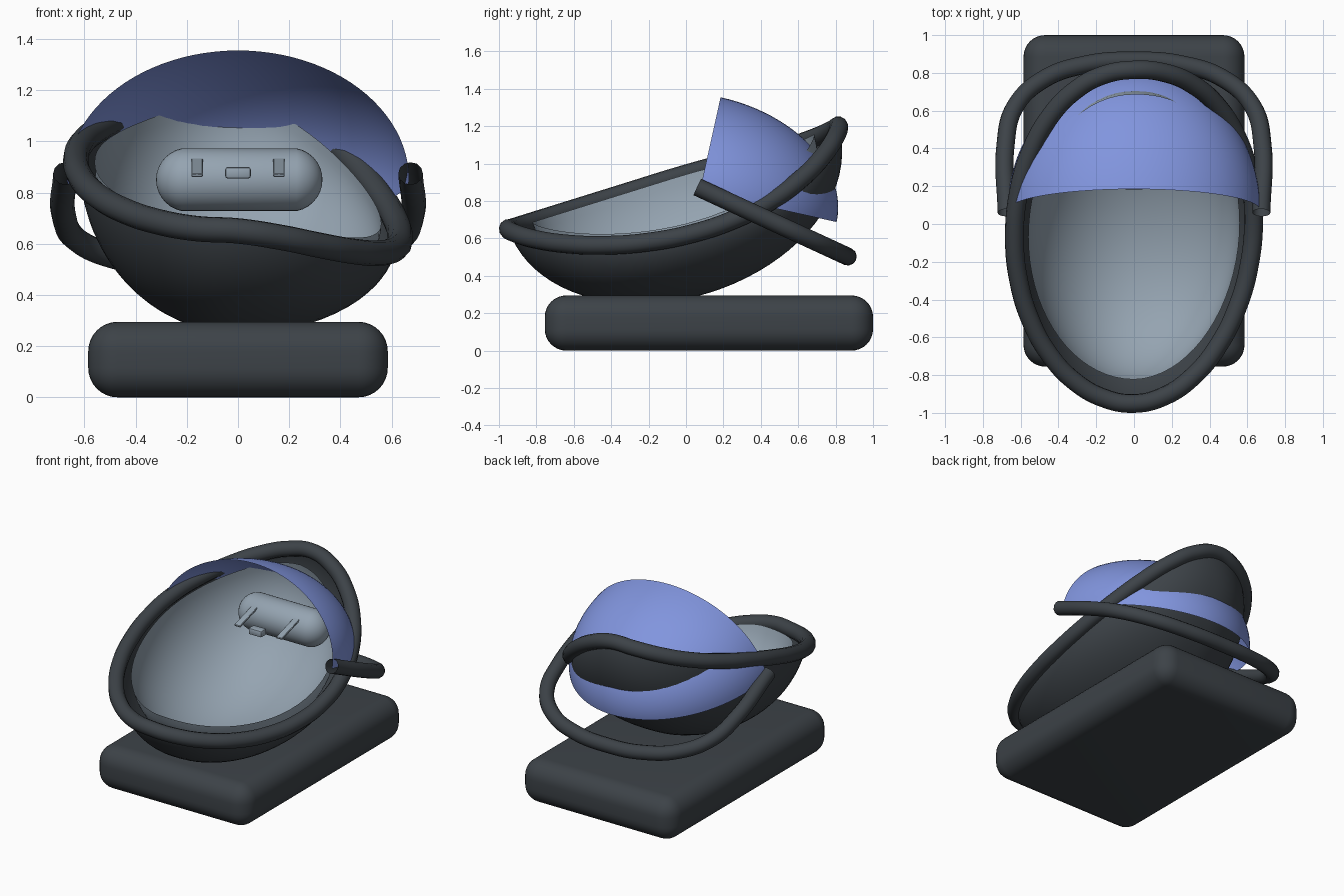
import bpy, bmesh
from math import sin, cos, pi, radians
from mathutils import Vector, Matrix

cube = bpy.data.objects.get("Cube")
if cube:
    bpy.data.objects.remove(cube)


def material(name, rgb):
    m = bpy.data.materials.new(name)
    m.use_nodes = True
    m.diffuse_color = (*rgb, 1)
    m.node_tree.nodes["Principled BSDF"].inputs["Base Color"].default_value = (*rgb, 1)
    return m


DARK = material("charcoal", (0.046, 0.055, 0.064))
BLUE = material("periwinkle blue", (0.22, 0.30, 0.73))
GREY = material("soft grey", (0.30, 0.37, 0.44))

# Tilted frames of the seat bowl and the hood
SEAT = Matrix.Translation((0, -0.067, 0.925)) @ Matrix.Rotation(radians(17.3), 4, 'X')
HOOD = Matrix.Translation((0, 0.073, 0.85)) @ Matrix.Rotation(radians(-12.5), 4, 'X')


def finish(bm, name, mat):
    bmesh.ops.remove_doubles(bm, verts=bm.verts, dist=1e-5)
    bmesh.ops.recalc_face_normals(bm, faces=bm.faces)
    me = bpy.data.meshes.new(name)
    bm.to_mesh(me)
    bm.free()
    me.materials.append(mat)
    ob = bpy.data.objects.new(name, me)
    bpy.context.collection.objects.link(ob)
    bpy.ops.object.select_all(action='DESELECT')
    bpy.context.view_layer.objects.active = ob
    ob.select_set(True)
    bpy.ops.object.shade_smooth_by_angle(angle=radians(40))
    return ob


def surface(name, mat, func, nu, nv):
    """Grid of quads over func(u, v) with u and v from 0 to 1."""
    bm = bmesh.new()
    g = [[bm.verts.new(func(i / nu, j / nv)) for j in range(nv + 1)] for i in range(nu + 1)]
    for i in range(nu):
        for j in range(nv):
            bm.faces.new((g[i][j], g[i + 1][j], g[i + 1][j + 1], g[i][j + 1]))
    return finish(bm, name, mat)


def tube(name, mat, points, radius, cyclic=False):
    cu = bpy.data.curves.new(name, 'CURVE')
    cu.dimensions = '3D'
    cu.bevel_depth = radius
    cu.bevel_resolution = 4
    sp = cu.splines.new('BEZIER')
    sp.bezier_points.add(len(points) - 1)
    for b, p in zip(sp.bezier_points, points):
        b.co = p
        b.handle_left_type = b.handle_right_type = 'AUTO'
    sp.use_cyclic_u = cyclic
    cu.materials.append(mat)
    ob = bpy.data.objects.new(name, cu)
    bpy.context.collection.objects.link(ob)
    return ob


def box(name, mat, size, matrix, bevel, segments=2):
    bm = bmesh.new()
    bmesh.ops.create_cube(bm, size=1)
    bmesh.ops.scale(bm, vec=size, verts=bm.verts)
    bmesh.ops.bevel(bm, geom=bm.edges[:], offset=bevel, segments=segments,
                    profile=0.5, affect='EDGES')
    bm.transform(matrix)
    return finish(bm, name, mat)


# How far the rim dips: deep on one side, slight behind the other
def sag(a):
    if cos(a) > 0:
        return 0.315 * cos(a) ** 1.5 * (1 + 0.15 * sin(a))
    return 0.1 * (cos(a) * max(0, sin(a))) ** 2


def bowl(length, width, depth, top=0.0, shift=0.0, dip=1.0):
    def point(u, v):
        a, p = 2 * pi * u, pi / 2 * v
        drop = sag(a) * dip * (1 - sin(p))
        return SEAT @ Vector((width * cos(a) * cos(p), shift + length * sin(a) * cos(p),
                              top - depth * sin(p) - drop))
    return point


# Base slab
box("base", DARK, (1.17, 1.755, 0.295), Matrix.Translation((0, 0.1225, 0.1475)), 0.115, 8)

# Seat shell, lining and padded rim
surface("seat_shell", DARK, bowl(0.923, 0.62, 0.645), 72, 20)
surface("seat_lining", GREY, bowl(0.79, 0.56, 0.58, -0.003, -0.003, 0.8), 72, 20)
rim = bowl(0.925, 0.633, 0.6)
tube("seat_rim", DARK, [rim(i / 24, 0) for i in range(24)], 0.05, cyclic=True)


# Hood: a quarter ellipsoid open to the front
def hood(u, v):
    s, t = pi * u, pi / 2 * v
    return HOOD @ Vector((0.668 * cos(s) * cos(t), 0.75 * sin(t), 0.517 * sin(s) * cos(t)))


surface("hood", BLUE, hood, 48, 24)

# Carrying handle swung back, with open tube ends
half = [(0.674, 0.06), (0.68, 0.42), (0.63, 0.62), (0.48, 0.765), (0.25, 0.845)]
path = half + [(0, 0.865)] + [(-x, y) for x, y in reversed(half)]
tube("handle", DARK, [(x, y, 0.87 - 0.462 * (y - 0.07)) for x, y in path], 0.048)

# Head pillow: capsule lying across the backrest
bm = bmesh.new()
bmesh.ops.create_uvsphere(bm, u_segments=32, v_segments=16, radius=0.125,
                          matrix=Matrix.Rotation(pi / 2, 4, 'Y'))
mid = [v for v in bm.verts if abs(v.co.x) < 1e-5]
bmesh.ops.delete(bm, geom=mid, context='VERTS')
for v in bm.verts:
    v.co.x += 0.2 if v.co.x > 0 else -0.2
bmesh.ops.bridge_loops(bm, edges=[e for e in bm.edges if e.is_boundary])
bm.transform(Matrix.Translation((0.005, 0.5, 0.85)))
finish(bm, "head_pillow", GREY)

# Harness straps and buckle
for side, x in (("left", 0.16), ("right", -0.16)):
    place = Matrix.Translation((x, 0.345, 0.905)) @ Matrix.Rotation(radians(17), 4, 'X')
    box(side + "_strap", GREY, (0.045, 0.26, 0.014), place, 0.003, 1)
box("buckle", GREY, (0.1, 0.06, 0.045), Matrix.Translation((0, 0.212, 0.877)), 0.01)
